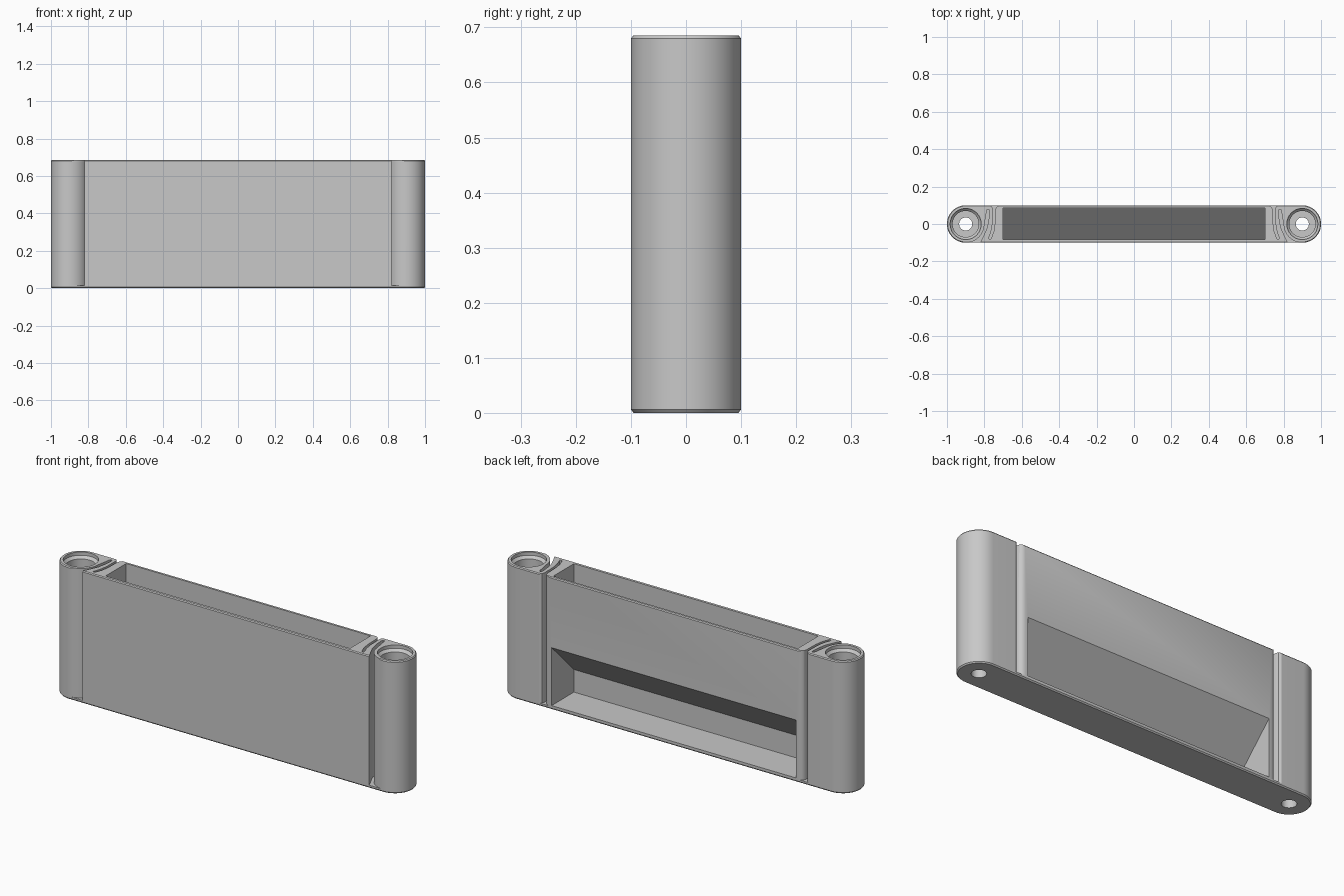
import bpy, bmesh, math

cube = bpy.data.objects.get("Cube")
if cube:
    bpy.data.objects.remove(cube, do_unlink=True)

H, R, CX = 0.685, 0.1, 0.9      # height, end radius, end centre
FLOOR = 0.015                   # base plate thickness

grey = bpy.data.materials.new("plain grey")
grey.use_nodes = True
colour = (0.58, 0.58, 0.58, 1)
grey.diffuse_color = colour
grey.node_tree.nodes["Principled BSDF"].inputs["Base Color"].default_value = colour


def loft(name, rings):
    """Closed solid through rings of equal point count."""
    bm = bmesh.new()
    loops = [[bm.verts.new(p) for p in ring] for ring in rings]
    n = len(loops[0])
    for a, b in zip(loops, loops[1:]):
        for i in range(n):
            bm.faces.new((a[i], a[(i + 1) % n], b[(i + 1) % n], b[i]))
    bm.faces.new(loops[0])
    bm.faces.new(loops[-1])
    bmesh.ops.recalc_face_normals(bm, faces=bm.faces)
    mesh = bpy.data.meshes.new(name)
    bm.to_mesh(mesh)
    bm.free()
    obj = bpy.data.objects.new(name, mesh)
    bpy.context.collection.objects.link(obj)
    return obj


def arc(cx, r, start, end, n):
    angles = [math.radians(start + (end - start) * i / n) for i in range(n + 1)]
    return [(cx + r * math.cos(a), r * math.sin(a)) for a in angles]


def stadium(r, z):
    pts = arc(CX, r, -90, 90, 28) + arc(-CX, r, 90, 270, 28)
    return [(x, y, z) for x, y in pts]


def upright(name, pts, z0, z1, side=1):
    return loft(name, [[(side * x, y, z) for x, y in pts] for z in (z0, z1)])


def lengthwise(name, pts, half):
    return loft(name, [[(x, y, z) for y, z in pts] for x in (-half, half)])


# Outer body with small chamfers at top and bottom
body = loft("holder_body", [stadium(R - 0.005, 0), stadium(R, 0.006),
                            stadium(R, H - 0.005), stadium(R - 0.004, H)])
body.data.materials.append(grey)

# Top pocket and lower rear window, separated by a sloping shelf
cutters = [
    lengthwise("pocket_cutter", [(-0.083, 0.175), (0.085, 0.343),
                                 (0.085, 0.8), (-0.083, 0.8)], 0.7),
    lengthwise("window_cutter", [(-0.083, 0.02), (0.12, 0.02),
                                 (0.12, 0.34), (-0.083, 0.137)], 0.7),
]

# Curved spring slots and stepped bores at both ends
front_slot = [(0.9, -0.12), (0.82, -0.12), (0.82, -0.095), (0.803, -0.06),
              (0.785, -0.02), (0.776, 0.03), (0.773, 0.07), (0.777, 0.078),
              (0.784, 0.078), (0.788, 0.07), (0.793, 0.035)]
front_slot += arc(CX, R, 180, 270, 14)
rear_slot = [(0.715, 0.12), (0.715, 0.1), (0.729, 0.096), (0.738, 0.087),
             (0.742, 0.073), (0.744, 0.0), (0.75, -0.04), (0.764, -0.078),
             (0.772, -0.082), (0.777, -0.076), (0.764, -0.04), (0.757, 0.0),
             (0.755, 0.08), (0.76, 0.093), (0.772, 0.1), (0.772, 0.12)]
bore = [(0.035, -0.02), (0.035, 0.04), (0.07, 0.04),
        (0.07, 0.655), (0.083, 0.668), (0.083, 0.75)]
for side in (1, -1):
    cutters.append(upright("front_slot_cutter", front_slot, FLOOR, 0.8, side))
    cutters.append(upright("rear_slot_cutter", rear_slot, FLOOR, 0.8, side))
    cutters.append(loft("bore_cutter", [
        [(x, y, z) for x, y in arc(side * CX, r, 0, 352.5, 47)] for r, z in bore]))

# Cut the body, bake the result and drop the cutters
for cutter in cutters:
    cutter.hide_render = True
    mod = body.modifiers.new(cutter.name, "BOOLEAN")
    mod.operation = "DIFFERENCE"
    mod.solver = "EXACT"
    mod.object = cutter
depsgraph = bpy.context.evaluated_depsgraph_get()
baked = bpy.data.meshes.new_from_object(body.evaluated_get(depsgraph))
body.modifiers.clear()
body.data = baked
for cutter in cutters:
    bpy.data.objects.remove(cutter, do_unlink=True)
baked.materials.clear()
baked.materials.append(grey)
for face in baked.polygons:
    face.material_index = 0

# Smooth curved walls, crisp edges
for obj in bpy.context.selected_objects:
    obj.select_set(False)
body.select_set(True)
bpy.context.view_layer.objects.active = body
bpy.ops.object.shade_smooth_by_angle(angle=math.radians(30))
